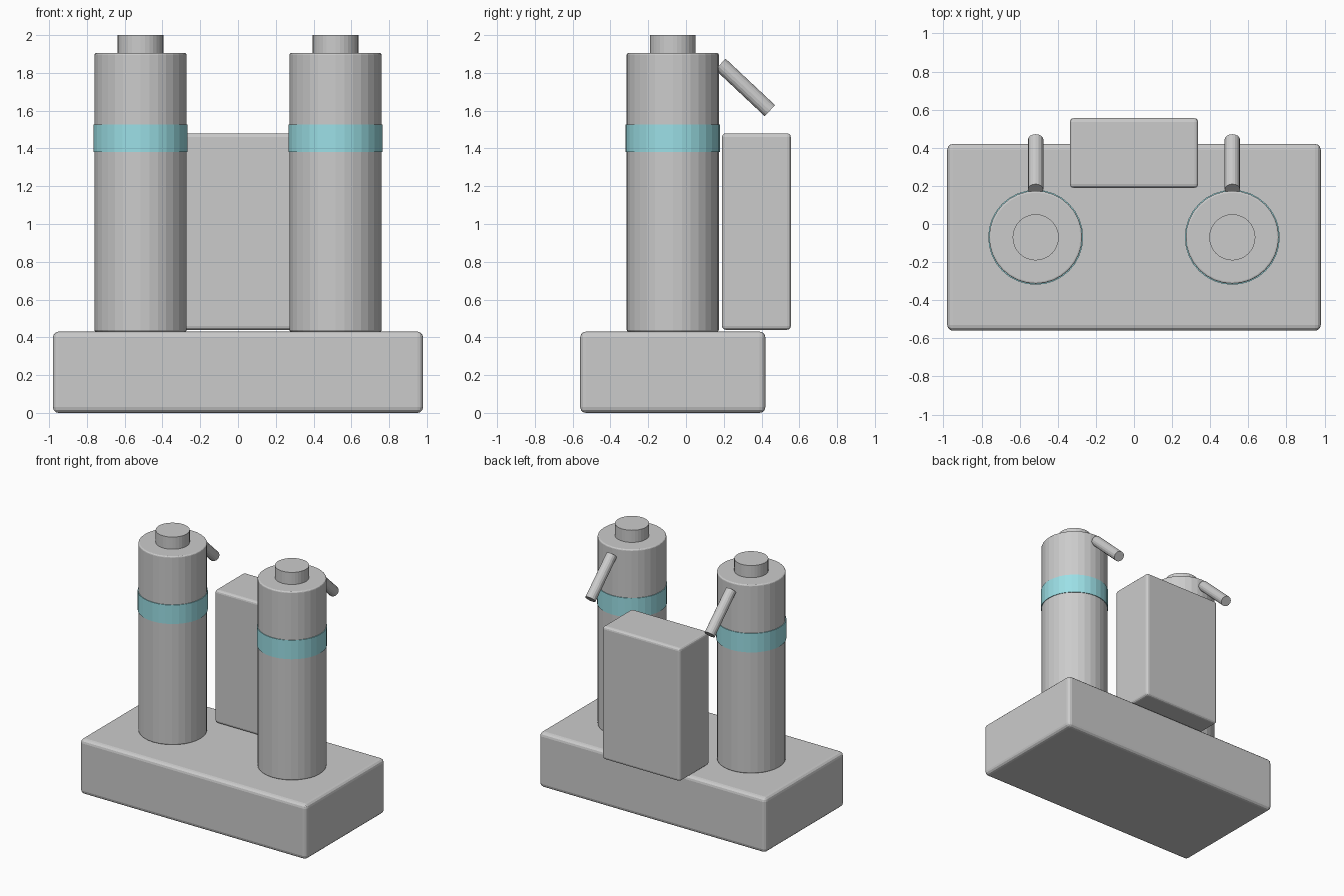
import bpy
import math
from mathutils import Vector

if "Cube" in bpy.data.objects:
    bpy.data.objects.remove(bpy.data.objects["Cube"])


def material(name, colour):
    m = bpy.data.materials.new(name)
    m.diffuse_color = (*colour, 1)
    m.use_nodes = True
    m.node_tree.nodes["Principled BSDF"].inputs["Base Color"].default_value = m.diffuse_color
    return m


GREY = material("grey metal", (0.6, 0.6, 0.6))
TEAL = material("teal", (0.33, 0.74, 0.79))


def finish(obj, name, mat, bevel):
    obj.name = name
    obj.data.materials.append(mat)
    if bevel:
        mod = obj.modifiers.new("rounded edges", "BEVEL")
        mod.width = bevel
        mod.segments = 3
        mod.limit_method = "ANGLE"
        mod.angle_limit = math.radians(40)
    return obj


def box(name, low, high, bevel):
    low, high = Vector(low), Vector(high)
    bpy.ops.mesh.primitive_cube_add(size=1, location=(low + high) / 2)
    obj = bpy.context.object
    obj.scale = high - low
    bpy.ops.object.transform_apply(location=False, rotation=False, scale=True)
    return finish(obj, name, GREY, bevel)


def rod(name, start, end, radius, mat=GREY, sides=32, bevel=0):
    start, end = Vector(start), Vector(end)
    axis = end - start
    bpy.ops.mesh.primitive_cylinder_add(
        vertices=sides, radius=radius, depth=axis.length,
        location=(start + end) / 2,
        rotation=axis.to_track_quat("Z", "Y").to_euler())
    return finish(bpy.context.object, name, mat, bevel)


# Base block and rear housing
box("base", (-0.98, -0.56, 0.0), (0.98, 0.42, 0.43), 0.03)
box("rear_housing", (-0.337, 0.19, 0.44), (0.337, 0.555, 1.48), 0.02)

# Two matching columns, each with a band, top cap and sloping spout
Y = -0.07
for side, x in (("left", -0.516), ("right", 0.516)):
    rod(side + "_column", (x, Y, 0.43), (x, Y, 1.905), 0.244, bevel=0.01)
    rod(side + "_band", (x, Y, 1.38), (x, Y, 1.528), 0.249, TEAL)
    rod(side + "_cap", (x, Y, 1.89), (x, Y, 2.0), 0.121)
    rod(side + "_spout", (x, 0.182, 1.846), (x, 0.444, 1.6), 0.04, sides=16)
